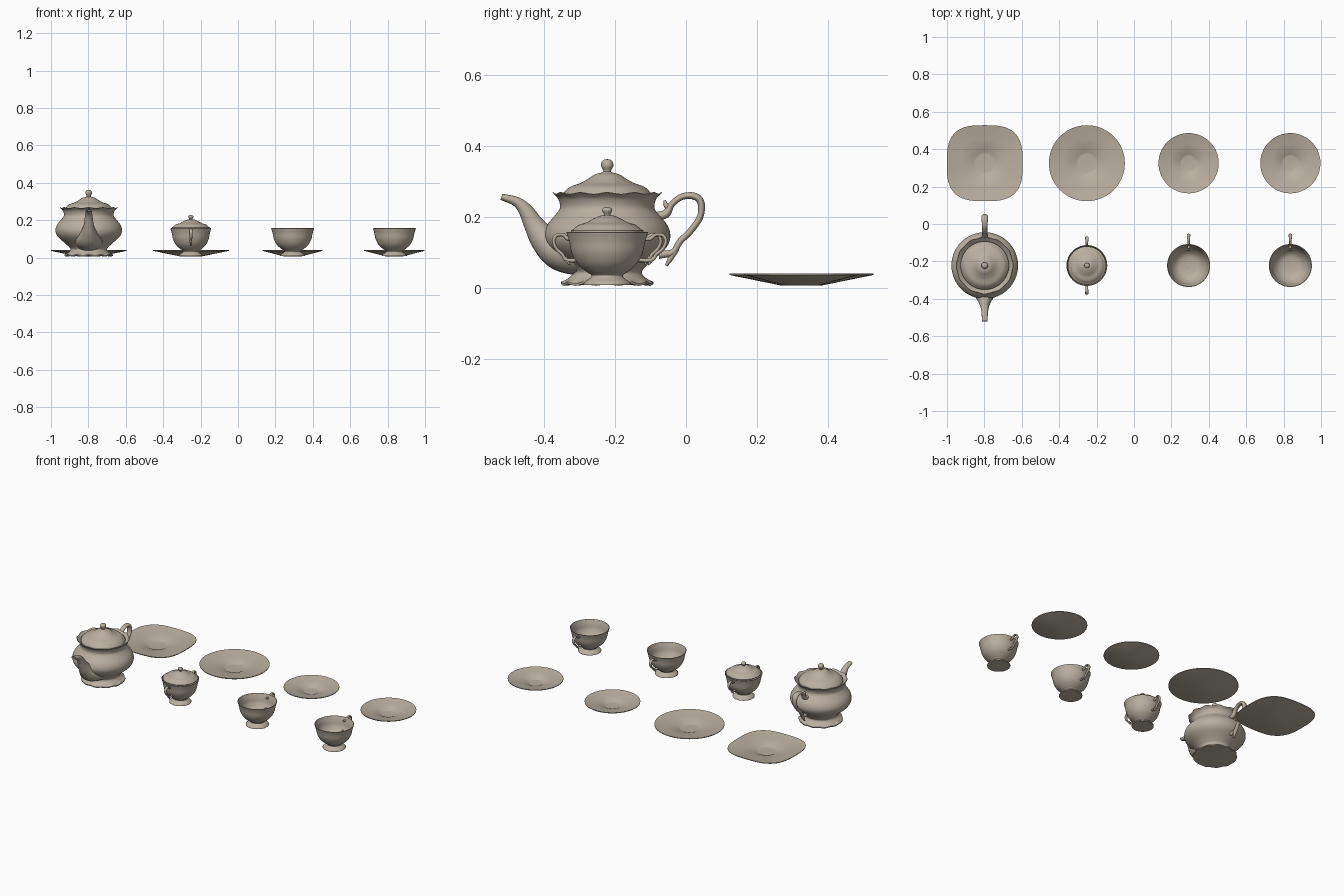
import bpy, bmesh, math
from mathutils import Vector

cube = bpy.data.objects.get("Cube")
if cube:
    bpy.data.objects.remove(cube)

china = bpy.data.materials.new("warm grey china")
china.use_nodes = True
tone = (0.49, 0.43, 0.35, 1)
china.diffuse_color = tone
china.node_tree.nodes["Principled BSDF"].inputs["Base Color"].default_value = tone


def finish(name, bm, loc, angle=50):
    bmesh.ops.recalc_face_normals(bm, faces=bm.faces)
    mesh = bpy.data.meshes.new(name)
    bm.to_mesh(mesh)
    bm.free()
    mesh.materials.append(china)
    ob = bpy.data.objects.new(name, mesh)
    ob.location = loc
    bpy.context.collection.objects.link(ob)
    bpy.ops.object.select_all(action='DESELECT')
    ob.select_set(True)
    bpy.context.view_layer.objects.active = ob
    bpy.ops.object.shade_smooth_by_angle(angle=math.radians(angle))


def spline(points, steps):
    """Catmull-Rom through tuples of any length."""
    pts = [Vector(p) for p in points]
    ext = [2 * pts[0] - pts[1]] + pts + [2 * pts[-1] - pts[-2]]
    out = []
    for a, b, c, d in zip(ext, ext[1:], ext[2:], ext[3:]):
        for i in range(steps):
            t = i / steps
            out.append(0.5 * (2 * b + (c - a) * t + (2 * a - 5 * b + 4 * c - d) * t ** 2
                              + (3 * b - a - 3 * c + d) * t ** 3))
    return out + [pts[-1]]


def skin(bm, rings):
    for low, high in zip(rings, rings[1:]):
        n = len(low)
        for i in range(n):
            j = (i + 1) % n
            bm.faces.new((low[i], low[j], high[j], high[i]))
    for end in (rings[0], rings[-1]):
        bm.faces.new(end)


def lathe(name, profile, loc, sides=64, shape=None):
    """Turn (radius, height) points; shape(angle, r, z) may bend each point."""
    bm = bmesh.new()
    rings = []
    for r, z in profile:
        ring = []
        for i in range(sides):
            a = math.tau * i / sides
            r2, z2 = shape(a, r, z) if shape else (r, z)
            ring.append(bm.verts.new((r2 * math.cos(a), r2 * math.sin(a), z2)))
        rings.append(ring)
    skin(bm, rings)
    finish(name, bm, loc)


def tube(name, path, loc, flip=1, sides=16, hollow=False):
    """Sweep an oval along (y, z, half thickness, half width) points."""
    pts = spline(path, 6)
    bm = bmesh.new()
    rings = []

    def ring(p, normal, scale=1):
        rings.append([bm.verts.new((
            p[3] * scale * math.cos(math.tau * k / sides),
            flip * (p[0] + normal.x * p[2] * scale * math.sin(math.tau * k / sides)),
            p[1] + normal.y * p[2] * scale * math.sin(math.tau * k / sides)))
            for k in range(sides)])

    for i, p in enumerate(pts):
        d = pts[min(i + 1, len(pts) - 1)] - pts[max(i - 1, 0)]
        normal = Vector((-d[1], d[0])).normalized()
        ring(p, normal)
    if hollow:
        ring(pts[-1], normal, 0.7)
        ring(pts[-5], normal, 0.5)
    finish(name, bm_skin(bm, rings), loc)


def bm_skin(bm, rings):
    skin(bm, rings)
    return bm


ROW = -0.222
BACK = 0.325
XS = (-0.798, -0.252, 0.292, 0.836)


# Wavy edge on the flared rim and foot of the pot
def wavy(a, r, z):
    edge = max(0, (r - 0.135) / 0.018) if z > 0.24 else 0
    if z < 0.03:
        edge = max(0, (r - 0.11) / 0.02)
    return r + 0.002 * edge * math.cos(12 * a), z + 0.003 * edge * math.cos(12 * a)


# Teapot
pot = (XS[0], ROW, 0)
body = [(0.1, 0.008), (0.128, 0.008), (0.128, 0.014)] + [tuple(p) for p in spline(
    [(0.118, 0.02), (0.1, 0.036), (0.1, 0.05), (0.125, 0.075), (0.164, 0.11), (0.178, 0.142),
     (0.17, 0.175), (0.146, 0.205), (0.133, 0.225), (0.138, 0.25), (0.153, 0.265)], 4)]
lathe("teapot_body", body + [(0.15, 0.267), (0.132, 0.252), (0.12, 0.24)], pot, 96, wavy)
lid = [(0.11, 0.24), (0.128, 0.25), (0.129, 0.26)] + [tuple(p) for p in spline(
    [(0.124, 0.266), (0.105, 0.284), (0.075, 0.295), (0.055, 0.306), (0.035, 0.319),
     (0.014, 0.325), (0.011, 0.33), (0.017, 0.342), (0.016, 0.354), (0.008, 0.361),
     (0.001, 0.362)], 4)]
lathe("teapot_lid", lid, pot)
tube("teapot_spout", [(0.06, 0.1, 0.07, 0.09), (0.13, 0.105, 0.058, 0.07),
                      (0.175, 0.135, 0.042, 0.042), (0.205, 0.175, 0.029, 0.027),
                      (0.228, 0.215, 0.021, 0.021), (0.255, 0.242, 0.014, 0.017),
                      (0.298, 0.256, 0.009, 0.015)], pot, flip=-1, sides=24, hollow=True)
tube("teapot_handle", [(0.13, 0.2, 0.012, 0.015), (0.165, 0.208, 0.012, 0.015),
                       (0.182, 0.235, 0.009, 0.014), (0.21, 0.256, 0.009, 0.014),
                       (0.245, 0.258, 0.01, 0.017), (0.264, 0.24, 0.01, 0.017),
                       (0.262, 0.2, 0.009, 0.015), (0.235, 0.16, 0.009, 0.013),
                       (0.205, 0.13, 0.009, 0.012), (0.185, 0.1, 0.009, 0.012),
                       (0.145, 0.093, 0.012, 0.012)], pot)
tube("teapot_handle_tail", [(0.196, 0.11, 0.008, 0.011), (0.18, 0.085, 0.008, 0.01),
                            (0.166, 0.062, 0.004, 0.006)], pot)
tube("teapot_handle_spur", [(0.178, 0.22, 0.008, 0.012), (0.166, 0.232, 0.007, 0.01),
                            (0.162, 0.246, 0.003, 0.005)], pot)

# Bowl section shared by the sugar bowl and the cups
outer = [(0.05, 0.008), (0.067, 0.008), (0.067, 0.013)] + [tuple(p) for p in spline(
    [(0.06, 0.019), (0.046, 0.029), (0.045, 0.036), (0.06, 0.046), (0.084, 0.068),
     (0.1, 0.098), (0.107, 0.13), (0.115, 0.156)], 4)]
inner = [tuple(p) for p in spline(
    [(0.112, 0.157), (0.103, 0.13), (0.096, 0.1), (0.079, 0.072), (0.055, 0.053),
     (0.02, 0.047), (0.001, 0.047)], 4)]
grip = [(0.09, 0.138, 0.006, 0.007), (0.118, 0.138, 0.006, 0.007), (0.134, 0.149, 0.005, 0.007),
        (0.154, 0.147, 0.005, 0.009), (0.162, 0.131, 0.005, 0.009), (0.154, 0.11, 0.005, 0.008),
        (0.136, 0.094, 0.005, 0.007), (0.122, 0.078, 0.005, 0.006), (0.08, 0.078, 0.006, 0.006)]
tail = [(0.128, 0.087, 0.005, 0.006), (0.12, 0.074, 0.004, 0.005), (0.113, 0.064, 0.002, 0.003)]


def handle(owner, loc, flip, reach=1):
    tube(owner + "_handle", [(y * reach, z, t, w) for y, z, t, w in grip], loc, flip)
    tube(owner + "_handle_tail", [(y * reach, z, t, w) for y, z, t, w in tail], loc, flip)


# Sugar bowl
sugar = (XS[1], ROW, 0)
lathe("sugar_bowl", [(r * 0.95, z) for r, z in outer + inner], sugar)
sugar_lid = [(0.09, 0.15), (0.102, 0.157), (0.102, 0.161)] + [tuple(p) for p in spline(
    [(0.095, 0.165), (0.08, 0.177), (0.058, 0.184), (0.04, 0.194), (0.022, 0.202),
     (0.01, 0.204), (0.009, 0.208), (0.014, 0.216), (0.012, 0.224), (0.001, 0.228)], 4)]
lathe("sugar_lid", sugar_lid, sugar)
for flip in (1, -1):
    handle("sugar_bowl", sugar, flip, 0.93)

# Cups
for number, x in enumerate(XS[2:], 1):
    name = "cup_%d" % number
    lathe(name, outer + inner, (x, ROW, 0))
    handle(name, (x, ROW, 0), 1, 1.02)


# Plates
def squared(a, r, z):
    full = (abs(math.cos(a)) ** 3 + abs(math.sin(a)) ** 3) ** (-1 / 3)
    blend = min(1, max(0, (r - 0.06) / 0.1))
    return r * (1 + (full - 1) * blend), z


def plate(name, x, radius, shape=None):
    well = 0.28 * radius
    section = [(0.001, 0.006), (well, 0.006), (radius, 0.036), (radius, 0.04),
               (radius * 0.97, 0.0385), (radius * 0.65, 0.03), (well * 1.15, 0.0165),
               (well, 0.012), (well * 0.85, 0.011), (0.001, 0.011)]
    lathe(name, section, (x, BACK, 0), 72, shape)


plate("square_plate", XS[0], 0.203, squared)
plate("round_plate", XS[1], 0.203)
plate("saucer_1", XS[2], 0.161)
plate("saucer_2", XS[3], 0.161)
